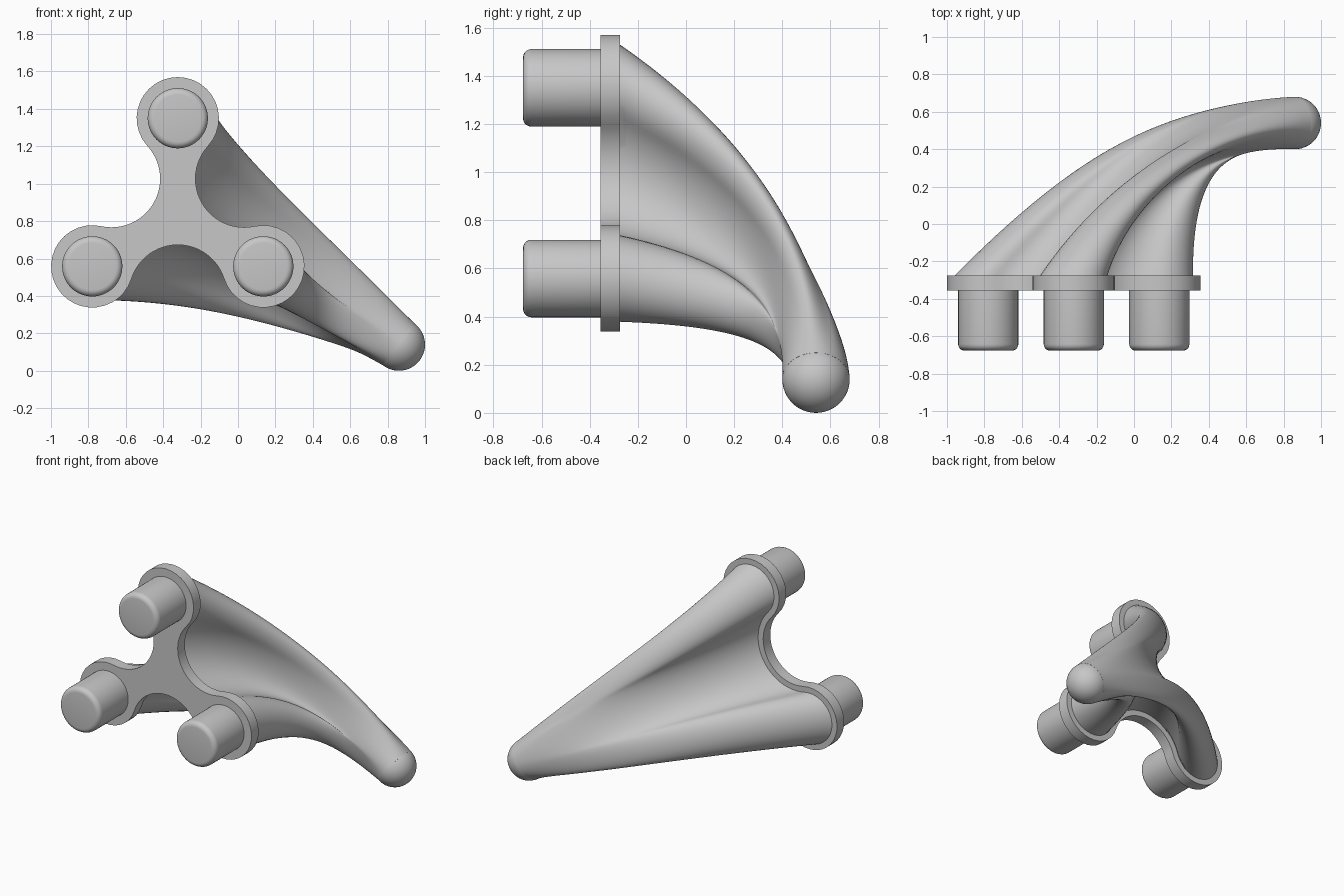
import bpy, bmesh, math
from mathutils import Vector

cube = bpy.data.objects.get("Cube")
if cube:
    bpy.data.objects.remove(cube, do_unlink=True)

grey = bpy.data.materials.new("plain_grey")
grey.use_nodes = True
COLOR = (0.57, 0.57, 0.57, 1)
grey.diffuse_color = COLOR
grey.node_tree.nodes["Principled BSDF"].inputs["Base Color"].default_value = COLOR

CENTRE = Vector((-0.322, 0.822))      # middle of the three lobes, in x and z
LOBE_DIST, WEB_DIST = 0.528, 0.409    # lobe and fillet centres from the middle
LOBE_ANGLES = [math.radians(a) for a in (90, 210, 330)]
PLATE_FRONT, PLATE_BACK = -0.355, -0.275
TIP, TIP_R = Vector((0.86, 0.54, 0.14)), 0.14


def polar(angle, radius):
    return Vector((math.cos(angle), math.sin(angle))) * radius


LOBES = [CENTRE + polar(a, LOBE_DIST) for a in LOBE_ANGLES]


def trefoil(inset, n=24):
    """Three round lobes joined by tangent concave arcs, starting at the top."""
    points = []
    lobe_r = 0.22 - inset
    # offset between a lobe centre and the next fillet centre, for a lobe facing angle 0
    gap = polar(math.pi / 3, WEB_DIST) - Vector((LOBE_DIST, 0))
    beta = math.atan2(gap.y, gap.x)
    web_r = gap.length - lobe_r
    sweep = 2 * math.pi / 3 - 2 * beta
    for a, lobe in zip(LOBE_ANGLES, LOBES):
        for i in range(n):
            points.append(lobe + polar(a - beta + 2 * beta * i / n, lobe_r))
        web = CENTRE + polar(a + math.pi / 3, WEB_DIST)
        for i in range(n):
            points.append(web + polar(a + beta + math.pi + sweep * i / n, web_r))
    return points


def finish(bm, name, angle=35):
    bmesh.ops.recalc_face_normals(bm, faces=bm.faces)
    mesh = bpy.data.meshes.new(name)
    bm.to_mesh(mesh)
    bm.free()
    mesh.materials.append(grey)
    obj = bpy.data.objects.new(name, mesh)
    bpy.context.collection.objects.link(obj)
    bpy.ops.object.select_all(action='DESELECT')
    obj.select_set(True)
    bpy.context.view_layer.objects.active = obj
    bpy.ops.object.shade_smooth_by_angle(angle=math.radians(angle))


def loft(rings, name, angle=35):
    """Skin a list of equal closed rings and cap both ends."""
    bm = bmesh.new()
    rows = [[bm.verts.new(p) for p in ring] for ring in rings]
    for a, b in zip(rows, rows[1:]):
        for i in range(len(a)):
            j = (i + 1) % len(a)
            bm.faces.new((a[i], a[j], b[j], b[i]))
    bm.faces.new(rows[0])
    bm.faces.new(rows[-1])
    finish(bm, name, angle)


# Mounting plate
outline = trefoil(0)
loft([[(p.x, y, p.y) for p in outline] for y in (PLATE_FRONT, PLATE_BACK)], "mounting_plate")

# Pegs with a rounded front rim
PEG_R, PEG_FRONT, RIM = 0.161, -0.677, 0.035
for name, lobe in zip(("top_peg", "right_peg", "left_peg"), LOBES):
    rim = [math.pi / 2 * k / 5 for k in range(6)]
    steps = [(PEG_FRONT + RIM * (1 - math.sin(t)), PEG_R - RIM + RIM * math.cos(t))
             for t in reversed(rim)]
    steps.append((PLATE_FRONT + 0.01, PEG_R))
    rings = []
    for y, r in steps:
        circle = [lobe + polar(2 * math.pi * i / 64, r) for i in range(64)]
        rings.append([(p.x, y, p.y) for p in circle])
    loft(rings, name)

# Curved horn: start and end directions are given per lobe and blended between them
START = [Vector((0.72, 1.42, -0.78)), Vector((1.72, 1.95, -0.15)), Vector((0.28, 1.63, -0.20))]
END = [Vector((1.60, -0.02, -1.42)), Vector((1.90, 0.10, -0.72)), Vector((1.22, -0.04, -0.75))]


def blend(values, p):
    weights = [1 / 3 + 2 / 3 * (p - CENTRE).dot(polar(a, 1)) / LOBE_DIST for a in LOBE_ANGLES]
    return sum((v * w for v, w in zip(values, weights)), Vector((0, 0, 0)))


section = trefoil(0.04)
lengths = [0.0]
for a, b in zip(section, section[1:] + section[:1]):
    lengths.append(lengths[-1] + (b - a).length)
mid = lengths[12]                     # middle of the top lobe, which points straight up
tip_up = Vector((0.62, 0, 0.785))
tip_side = Vector((0, -1, 0))
STEPS = 48
rings = [[] for _ in range(STEPS + 1)]
for p, run in zip(section, lengths):
    phi = math.pi / 2 + 2 * math.pi * (run - mid) / lengths[-1]
    p0 = Vector((p.x, PLATE_BACK, p.y))
    p1 = TIP + TIP_R * (math.cos(phi) * tip_side + math.sin(phi) * tip_up)
    t0, t1 = blend(START, p), blend(END, p)
    for k, ring in enumerate(rings):
        s = k / STEPS
        ring.append(p0 * (2 * s**3 - 3 * s**2 + 1) + t0 * (s**3 - 2 * s**2 + s)
                    + p1 * (3 * s**2 - 2 * s**3) + t1 * (s**3 - s**2))
loft(rings, "curved_horn", 60)

# Rounded tip
bm = bmesh.new()
bmesh.ops.create_uvsphere(bm, u_segments=48, v_segments=24, radius=TIP_R)
bmesh.ops.translate(bm, verts=bm.verts, vec=TIP)
finish(bm, "round_tip")
